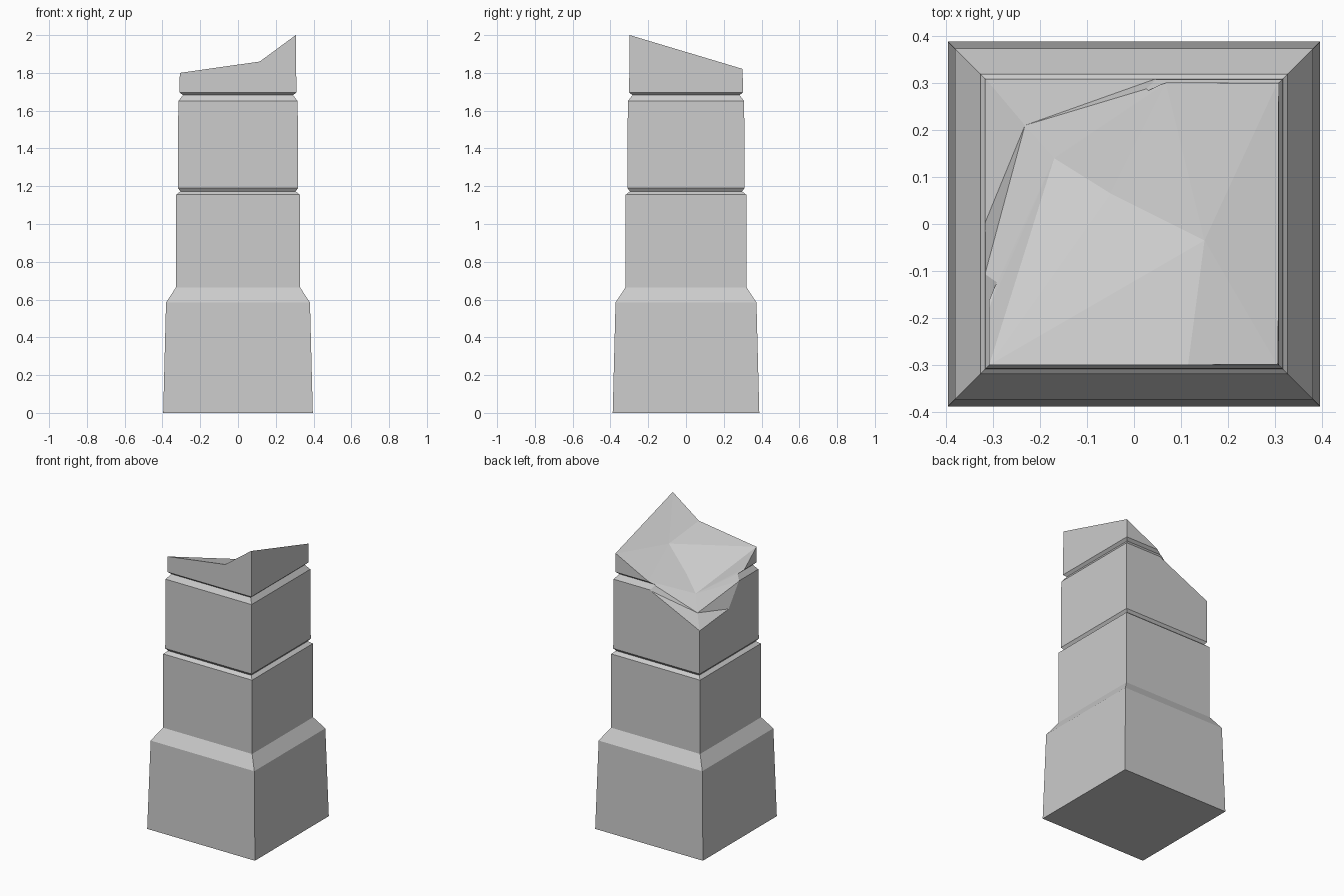
import bpy, bmesh

if "Cube" in bpy.data.objects:
    bpy.data.objects.remove(bpy.data.objects["Cube"])


def make_object(name, verts, faces):
    bm = bmesh.new()
    vs = [bm.verts.new(v) for v in verts]
    for f in faces:
        bm.faces.new([vs[i] for i in f])
    bmesh.ops.recalc_face_normals(bm, faces=bm.faces)
    mesh = bpy.data.meshes.new(name)
    bm.to_mesh(mesh)
    bm.free()
    ob = bpy.data.objects.new(name, mesh)
    bpy.context.collection.objects.link(ob)
    return ob


# Square pillar: (half depth, height) from the flared base to above the break
profile = [(0.388, 0), (0.373, 0.585), (0.32, 0.665), (0.319, 1.155),
           (0.297, 1.173), (0.31, 1.19), (0.308, 1.65), (0.284, 1.682),
           (0.301, 1.697), (0.298, 2.1)]
verts, faces = [], [(3, 2, 1, 0)]
for h, z in profile:
    verts += [(sx * (h + 0.008), sy * h, z)
              for sx, sy in ((-1, -1), (1, -1), (1, 1), (-1, 1))]
for r in range(len(profile) - 1):
    for k in range(4):
        a, b = 4 * r + k, 4 * r + (k + 1) % 4
        faces.append((a, b, b + 4, a + 4))
n = 4 * len(profile)
faces.append((n - 4, n - 3, n - 2, n - 1))
pillar = make_object("broken_pillar", verts, faces)

# Fracture surface: rim points counter-clockwise, then inner points
rim = [(0.305, -0.3, 2.0), (0.305, 0.3, 1.82), (0.068, 0.3, 1.70),
       (0.055, 0.312, 1.65), (-0.318, 0.312, 1.475), (-0.318, 0, 1.505),
       (-0.318, -0.11, 1.65), (-0.293, -0.13, 1.685), (-0.308, -0.18, 1.705),
       (-0.308, -0.3, 1.80), (0.115, -0.3, 1.86)]
inner = [(0.15, -0.035, 1.80), (-0.05, 0.065, 1.69),
         (-0.17, 0.14, 1.62), (-0.232, 0.21, 1.535)]
A, B, C, C2, D, E, F, G, H, I, J, P, Q, R, L = range(15)
faces = [(A, B, P), (A, P, J), (J, P, I), (B, C, P), (C, Q, P), (P, Q, I),
         (Q, R, I), (C, R, Q), (C, L, R), (C, C2, L), (C2, D, L), (L, D, E),
         (L, E, F), (R, L, F), (R, F, G), (R, G, H), (R, H, I)]

# Extend the rim outwards and upwards to close the cutter
m = len(rim)
out = [(x * 1.6, y * 1.6, z) for x, y, z in rim]
top = [(x, y, 2.4) for x, y, z in out]
verts = rim + inner + out + top
o, t = m + 4, 2 * m + 4
for i in range(m):
    j = (i + 1) % m
    faces += [(i, o + i, o + j), (i, o + j, j), (o + i, t + i, t + j, o + j)]
faces.append(tuple(range(t, t + m)))
cutter = make_object("fracture_cutter", verts, faces)

# Break off the top
mod = pillar.modifiers.new("fracture", 'BOOLEAN')
mod.operation = 'DIFFERENCE'
mod.solver = 'EXACT'
mod.object = cutter
bpy.context.view_layer.objects.active = pillar
pillar.select_set(True)
bpy.ops.object.modifier_apply(modifier=mod.name)
bpy.data.objects.remove(cutter)
